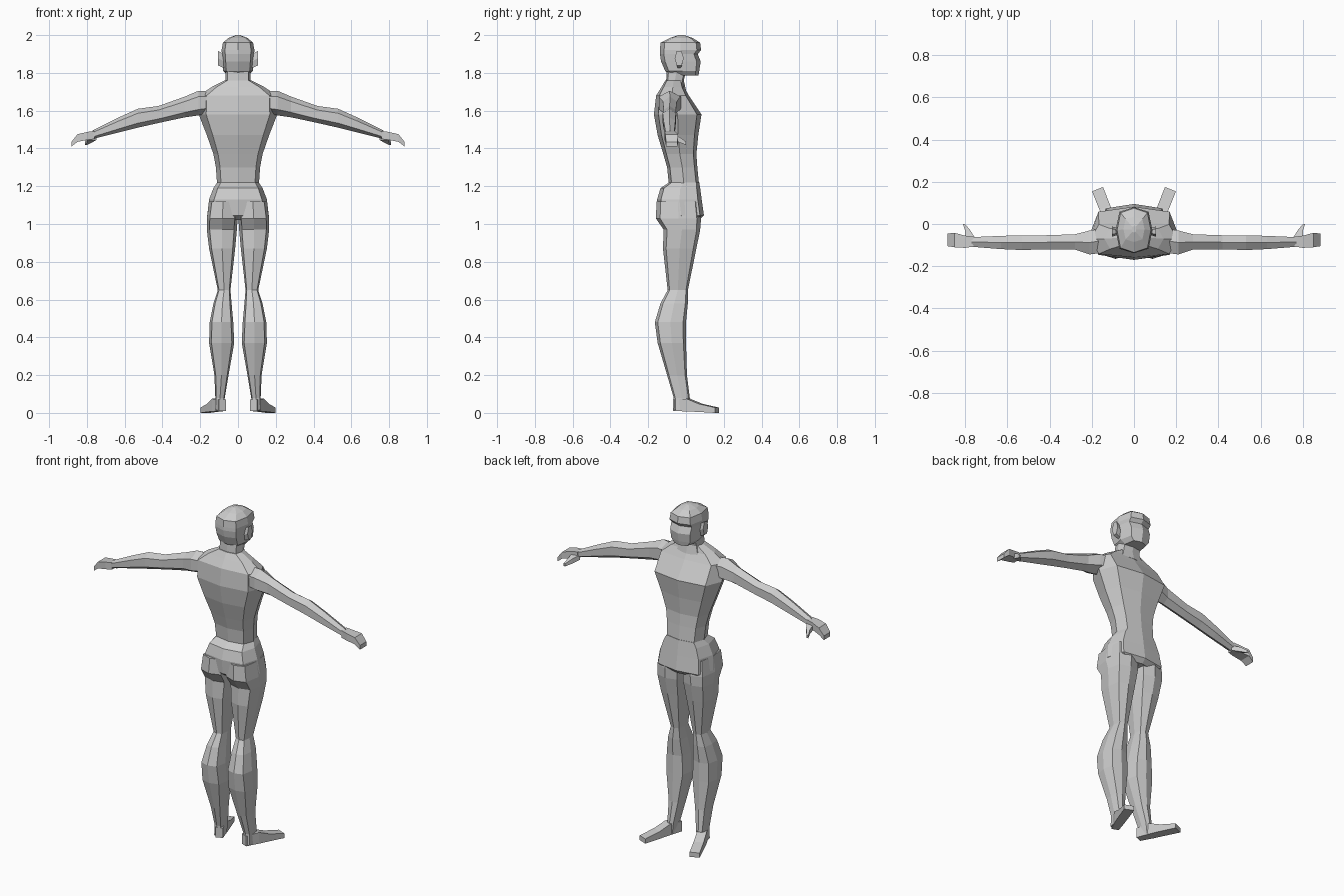
import bpy, bmesh, math
from mathutils import Matrix


def loft(name, axis, rings, n=8, sq=0.3, phase=0.0, mirror=False, mat=None):
    """Skin rings (position, u0, u1, v0, v1) along an axis; u, v are the other two axes in order."""
    bm = bmesh.new()
    loops = []
    for p, u0, u1, v0, v1 in rings:
        loop = []
        for i in range(n):
            a = phase + 2 * math.pi * i / n
            c, s = math.cos(a), math.sin(a)
            k = 1 + sq * (1 / max(abs(c), abs(s)) - 1)
            co = [(u0 + u1) / 2 + c * k * (u1 - u0) / 2,
                  (v0 + v1) / 2 + s * k * (v1 - v0) / 2]
            co.insert("xyz".index(axis), p)
            loop.append(bm.verts.new(co))
        loops.append(loop)
    for a, b in zip(loops, loops[1:]):
        for i in range(n):
            j = (i + 1) % n
            bm.faces.new((a[i], a[j], b[j], b[i]))
    bm.faces.new(loops[0][::-1])
    bm.faces.new(loops[-1])
    if mat:
        bm.transform(mat)
    bmesh.ops.recalc_face_normals(bm, faces=bm.faces)
    me = bpy.data.meshes.new(name)
    bm.to_mesh(me)
    bm.free()
    ob = bpy.data.objects.new(name, me)
    bpy.context.collection.objects.link(ob)
    if mirror:
        ob.modifiers.new("Mirror", 'MIRROR')
    return ob


def sym(rows):
    return [(z, -w, w, yb, yf) for z, w, yb, yf in rows]


BOX = dict(n=4, sq=1.0, phase=math.pi / 4)

# Torso, waist to neck base
loft("torso", "z", sym([
    (1.20, .11, -.09, .07), (1.30, .117, -.10, .06), (1.37, .13, -.12, .055),
    (1.47, .165, -.15, .065), (1.58, .208, -.17, .082), (1.68, .205, -.158, .015),
    (1.725, .14, -.13, -.01), (1.76, .07, -.11, -.02)]), sq=.35)

# Hips
loft("pelvis", "z", sym([
    (1.22, .11, -.09, .07), (1.19, .13, -.135, .075), (1.13, .153, -.153, .083),
    (1.045, .163, -.145, .095), (1.02, .12, -.11, .07)]), sq=.4)

# Legs
loft("leg", "z", [
    (1.12, .005, .152, -.155, .07), (1.03, .002, .165, -.16, .08),
    (.97, .006, .165, -.118, .075), (.87, .015, .153, -.122, .055),
    (.65, .04, .107, -.097, .01), (.58, .034, .13, -.135, .01),
    (.48, .025, .15, -.165, 0), (.37, .02, .153, -.15, 0),
    (.20, .05, .125, -.10, .005), (.08, .07, .12, -.065, .02),
    (.015, .078, .122, -.065, .02)], sq=.35, mirror=True)

# Feet, turned outward
turn = Matrix.Translation((.10, -.015, 0)) @ Matrix.Rotation(math.radians(-22), 4, 'Z')
loft("foot", "y", [
    (-.05, -.02, .022, .01, .07), (.03, -.025, .028, .008, .075),
    (.10, -.027, .028, .005, .048), (.194, -.028, .028, 0, .028)],
    mirror=True, mat=turn, **BOX)

# Arms and hands
loft("arm", "x", [
    (.13, -.14, -.01, 1.59, 1.70), (.21, -.15, -.025, 1.575, 1.705),
    (.28, -.125, -.045, 1.565, 1.675), (.42, -.123, -.05, 1.535, 1.625),
    (.53, -.127, -.05, 1.51, 1.61), (.63, -.122, -.053, 1.485, 1.565),
    (.77, -.11, -.06, 1.45, 1.495)], n=6, sq=.3, phase=math.pi / 6, mirror=True)
loft("hand", "x", [
    (.76, -.107, -.06, 1.45, 1.493), (.80, -.113, -.055, 1.445, 1.487),
    (.85, -.11, -.042, 1.435, 1.475), (.882, -.105, -.045, 1.41, 1.435)],
    mirror=True, **BOX)
loft("thumb", "y", [
    (-.07, .75, .80, 1.445, 1.475), (-.03, .775, .80, 1.43, 1.458),
    (0, .80, .81, 1.418, 1.435)], mirror=True, **BOX)

# Neck and head
loft("neck", "z", sym([
    (1.71, .085, -.12, .0), (1.76, .066, -.105, -.012), (1.84, .066, -.10, .01)]), sq=.4)
loft("head", "z", sym([
    (1.785, .055, -.085, .066), (1.81, .078, -.11, .07), (1.86, .082, -.132, .078),
    (1.90, .085, -.138, .062), (1.92, .087, -.138, .08), (1.96, .08, -.135, .075),
    (1.985, .05, -.085, .035), (2.0, .01, -.04, -.01)]), sq=.3)

# Ears
loft("ear", "x", [(.07, -.05, -.02, 1.82, 1.90), (.105, -.06, -.012, 1.835, 1.92)],
     n=6, sq=.3, mirror=True)
